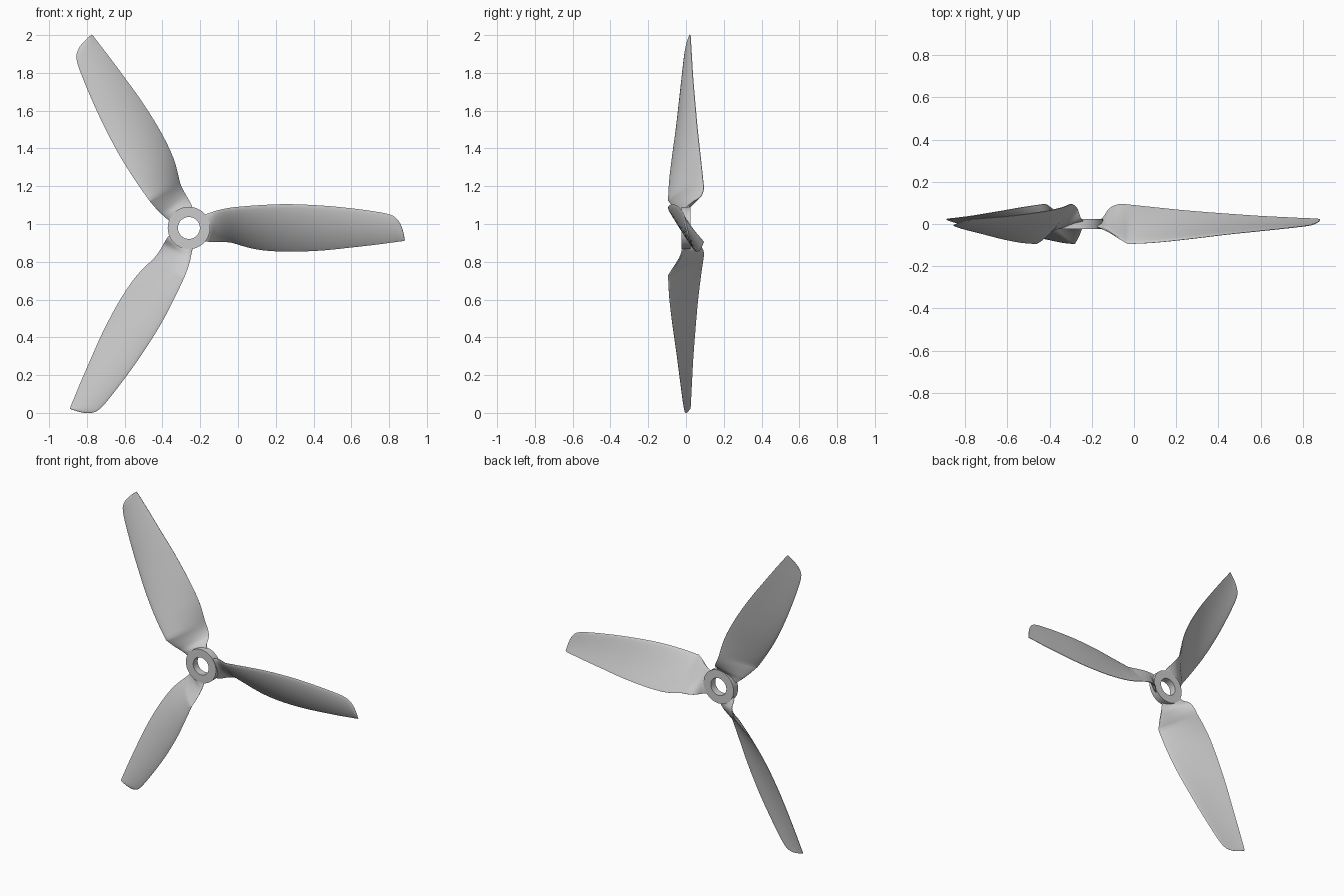
import bpy, bmesh, math
from mathutils import Matrix, Vector

if "Cube" in bpy.data.objects:
    bpy.data.objects.remove(bpy.data.objects["Cube"])

CENTER = Vector((-0.26, 0, 0.979))

# blade stations: radius, leading z, trailing z, leading y, trailing y, thickness
ROOT = [(0.08, 0.070, -0.070, -0.012, 0.012, 0.020),
        (0.11, 0.080, -0.073, -0.022, 0.027, 0.024),
        (0.14, 0.090, -0.073, -0.038, 0.070, 0.024),
        (0.17, 0.098, -0.073, -0.058, 0.088, 0.024),
        (0.20, 0.104, -0.074, -0.077, 0.094, 0.024),
        (0.23, 0.109, -0.078, -0.095, 0.092, 0.024)]
SPAN = [ROOT[-1],
        (0.36, 0.120, -0.113, -0.088, 0.078, 0.023),
        (0.52, 0.126, -0.125, -0.071, 0.062, 0.021),
        (0.70, 0.119, -0.119, -0.049, 0.048, 0.018),
        (0.86, 0.104, -0.103, -0.032, 0.037, 0.015),
        (1.00, 0.085, -0.087, -0.017, 0.030, 0.012),
        (1.06, 0.072, -0.079, -0.010, 0.027, 0.010),
        (1.09, 0.058, -0.075, -0.006, 0.026, 0.009),
        (1.113, 0.033, -0.072, 0.000, 0.025, 0.008),
        (1.127, 0.004, -0.070, 0.006, 0.024, 0.007),
        (1.137, -0.030, -0.068, 0.013, 0.023, 0.005),
        (1.143, -0.062, -0.066, 0.020, 0.021, 0.002)]


def smooth_rows(rows, steps):
    """Catmull-Rom through the stations."""
    out = []
    for i in range(len(rows) - 1):
        a, b, c, d = (rows[max(0, min(len(rows) - 1, i + k))] for k in (-1, 0, 1, 2))
        for s in range(steps):
            t = s / steps
            out.append([0.5 * (2*q + (r-p)*t + (2*p-5*q+4*r-w)*t*t + (3*q-p-3*r+w)*t**3)
                        for p, q, r, w in zip(a, b, c, d)])
    return out + [list(rows[-1])]


def section(row, n=12):
    """Cambered airfoil loop, round leading edge, thin trailing edge."""
    r, zl, zt, yl, yt, thick = row
    le, te = Vector((r, yl, zl)), Vector((r, yt, zt))
    chord = te - le
    normal = Vector((0, chord.z, -chord.y)).normalized()   # towards the front
    camber = 0.05 * chord.length * min(1, max(0, (r - 0.1) / 0.15))

    def point(u, side):
        h = 1.5 * thick * (math.sqrt(u) * (1 - u) ** 0.8) * 0.8 + 0.0015 * u
        return le + chord * u + normal * (side * h + camber * 4 * u * (1 - u))
    us = [(1 - math.cos(math.pi * i / n)) / 2 for i in range(n + 1)]
    return [point(u, 1) for u in us] + [point(u, -1) for u in reversed(us[1:])]


def finish(bm, name):
    bmesh.ops.recalc_face_normals(bm, faces=bm.faces)
    mesh = bpy.data.meshes.new(name)
    bm.to_mesh(mesh)
    bm.free()
    ob = bpy.data.objects.new(name, mesh)
    bpy.context.collection.objects.link(ob)
    bpy.ops.object.select_all(action='DESELECT')
    ob.select_set(True)
    bpy.context.view_layer.objects.active = ob
    bpy.ops.object.shade_smooth_by_angle(angle=math.radians(30))
    return ob


def loft(bm, loops, closed=False):
    rings = [[bm.verts.new(p) for p in loop] for loop in loops]
    pairs = list(zip(rings, rings[1:])) + ([(rings[-1], rings[0])] if closed else [])
    for a, b in pairs:
        for i in range(len(a)):
            j = (i + 1) % len(a)
            bm.faces.new((a[i], a[j], b[j], b[i]))
    if not closed:
        bm.faces.new(rings[0])
        bm.faces.new(rings[-1])


# three twisted blades around the hub
rows = smooth_rows(ROOT, 3)[:-1] + smooth_rows(SPAN, 4)
for k in range(3):
    bm = bmesh.new()
    loft(bm, [section(row) for row in rows])
    blade = finish(bm, f"blade_{k + 1}")
    blade.matrix_world = Matrix.Translation(CENTER) @ Matrix.Rotation(-k * math.tau / 3, 4, 'Y')

# hub ring with a through hole
bm = bmesh.new()
profile = [(0.058, -0.024), (0.112, -0.024), (0.112, 0.024), (0.058, 0.024)]
loft(bm, [[(r * math.cos(a), y, r * math.sin(a)) for r, y in profile]
          for a in (math.tau * i / 64 for i in range(64))], closed=True)
hub = finish(bm, "hub")
hub.location = CENTER
